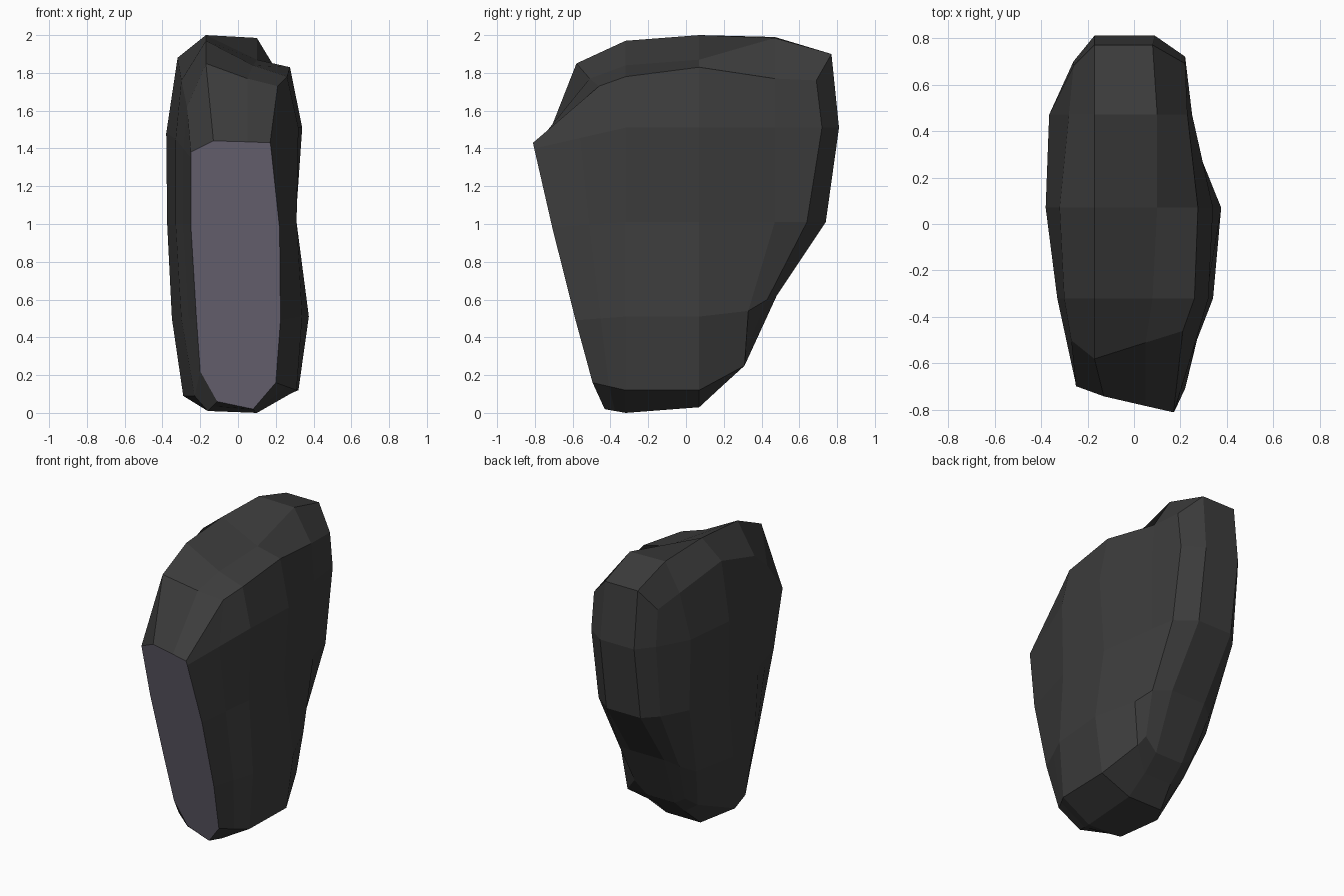
import bpy, bmesh
from mathutils import Vector

if "Cube" in bpy.data.objects:
    bpy.data.objects.remove(bpy.data.objects["Cube"])


def station(y, pts):
    """Cross-section ring: (x, z) at depth y, or (x, z, own depth)."""
    return [Vector((p[0], p[2] if len(p) > 2 else y, p[1])) for p in pts]


def on_front_plane(x, z):
    return Vector((x, -0.81 + 0.254 * (1.43 - z) + 0.238 * (0.17 - x), z))


def material(name, color):
    m = bpy.data.materials.new(name)
    m.diffuse_color = (*color, 1)
    m.use_nodes = True
    m.node_tree.nodes["Principled BSDF"].inputs["Base Color"].default_value = m.diffuse_color
    return m


# Each ring runs: crest, down the right side, underside, up the left side
front = [on_front_plane(x, z) for x, z in (
    (-.13, 1.44), (.05, 1.435), (.17, 1.43), (.175, 1.4), (.22, .98), (.225, .49), (.20, .16),
    (.08, .02), (-.11, .06), (-.20, .22), (-.22, .5), (-.25, 1.0), (-.25, 1.35), (-.25, 1.38))]

belly = station(-.32, (
    (-.17, 1.97), (.08, 1.84), (.26, 1.78), (.32, 1.51), (.31, 1.01), (.34, .51), (.31, .12),
    (.10, 0), (-.16, .01), (-.23, .09), (-.30, .5), (-.33, 1.0), (-.33, 1.45), (-.30, 1.76)))

middle = station(.07, (
    (-.17, 2.0), (.10, 1.87), (.275, 1.83), (.34, 1.51), (.305, 1.01), (.375, .51), (.32, .12),
    (.10, .03), (-.16, .03), (-.29, .09, -.12), (-.35, .5, -.02), (-.375, 1.0), (-.38, 1.48),
    (-.32, 1.88)))

rear = station(.47, (
    (-.17, 1.99), (.10, 1.985), (.23, 1.77), (.25, 1.51), (.25, 1.01), (.27, .54, .33),
    (.23, .25, .31), (.08, .15, .2), (-.13, .15, .2), (-.23, .22, .2), (-.31, .52, .33),
    (-.355, 1.01), (-.365, 1.5), (-.28, 1.8)))

back_rim = station(.68, (
    (-.17, 1.9, .77), (.08, 1.9, .77), (.22, 1.76, .69), (.22, 1.51, .72), (.22, 1.01, .64),
    (.21, .6, .43), (.17, .33, .32), (.08, .25, .31), (-.13, .25, .31), (-.21, .3, .31),
    (-.25, .58, .43), (-.26, 1.01, .65), (-.26, 1.51, .70), (-.26, 1.76)))

# Brow: halfway ring, raised along the crest
brow = [a.lerp(b, .5) for a, b in zip(front, belly)]
brow[0] = Vector((-.17, -.58, 1.85))
brow[1] = Vector((.05, -.51, 1.77))
brow[2] = Vector((.21, -.46, 1.73))
brow[13] = Vector((-.27, -.5, 1.62))

bm = bmesh.new()
rings = [[bm.verts.new(p) for p in r] for r in (front, brow, belly, middle, rear, back_rim)]
n = len(front)

# Stone sides
for a, b in zip(rings, rings[1:]):
    for i in range(n):
        j = (i + 1) % n
        bm.faces.new((a[i], a[j], b[j], b[i]))

# Rounded back: grid between the left and right rim
rim = rings[-1]
rows = [[rim[13], rim[0], rim[1], rim[2]]]
for k, (y, z) in enumerate(((.81, 1.51), (.74, 1.01), (.48, .62)), 1):
    mid = [bm.verts.new((x, y, z)) for x in (-.17, .09)]
    rows.append([rim[13 - k], *mid, rim[2 + k]])
rows.append([rim[9], rim[8], rim[7], rim[6]])
for a, b in zip(rows, rows[1:]):
    for i in range(3):
        bm.faces.new((a[i], a[i + 1], b[i + 1], b[i]))

# Flat cut front
cut = bm.faces.new(rings[0])
cut.material_index = 1
bmesh.ops.recalc_face_normals(bm, faces=bm.faces[:])

mesh = bpy.data.meshes.new("standing_stone")
bm.to_mesh(mesh)
bm.free()
mesh.materials.append(material("dark_rock", (.045, .045, .045)))
mesh.materials.append(material("cut_face", (.155, .14, .185)))
stone = bpy.data.objects.new("standing_stone", mesh)
bpy.context.collection.objects.link(stone)
